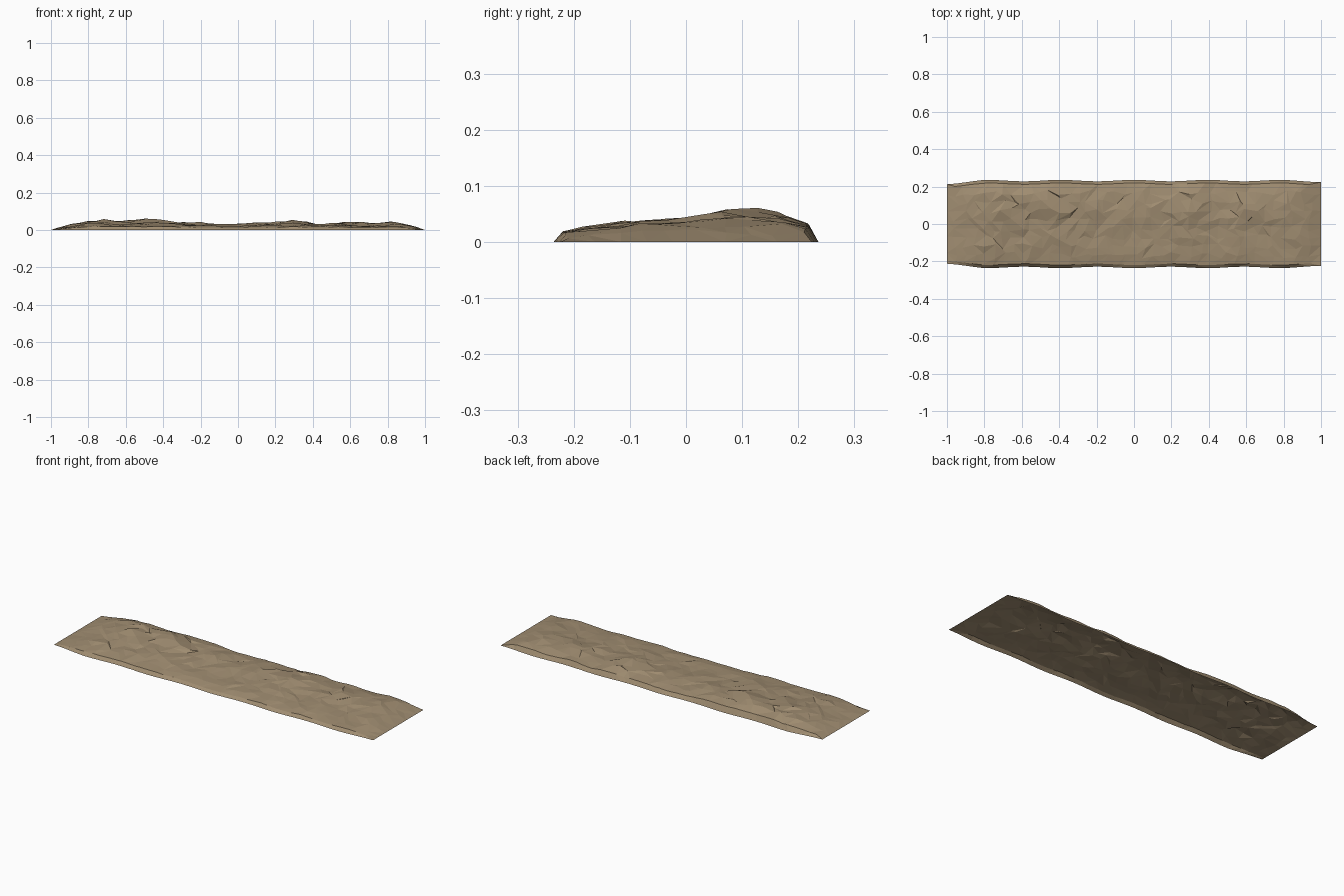
import bpy, bmesh, math, random
from mathutils import Vector, noise

if "Cube" in bpy.data.objects:
    bpy.data.objects.remove(bpy.data.objects["Cube"])

random.seed(7)
NX, NY = 40, 11

# Height envelopes read along the length and across the width
ALONG = [(-1, 0), (-.96, .017), (-.88, .036), (-.8, .05), (-.72, .058), (-.55, .054), (-.38, .056),
         (-.2, .043), (0, .036), (.15, .041), (.29, .055), (.45, .036), (.56, .047),
         (.72, .038), (.87, .047), (.95, .022), (1, 0)]
ACROSS = [(-1, 0), (-.92, .025), (-.8, .030), (-.5, .039), (-.2, .042), (0, .051),
          (.3, .061), (.6, .056), (.92, .042), (1, 0)]


def lerp(table, t):
    for (a, va), (b, vb) in zip(table, table[1:]):
        if t <= b:
            return va + (vb - va) * (t - a) / (b - a)
    return table[-1][1]


def half_width(x):
    w = 0.232 + 0.004 * math.cos(x * 16)
    return w - 0.016 * max(0, (-x - 0.8) / 0.2) - 0.004 * max(0, (x - 0.8) / 0.2)


# Rows across the strip: tight rim rows, then even spacing
rows = [-1, -.93] + [-.93 + 1.86 * j / (NY - 2) for j in range(1, NY - 2)] + [.93, 1]

bm = bmesh.new()
grid = []
for i in range(NX + 1):
    line = []
    for j, v in enumerate(rows):
        x = -1 + 2 * i / NX
        rim = i in (0, NX) or j in (0, len(rows) - 1)
        if not rim:
            x += random.uniform(-.019, .019)
            if 1 < j < len(rows) - 2:
                v += random.uniform(-.07, .07)
        z = 0
        if not rim:
            z = lerp(ALONG, x) * lerp(ACROSS, v) / 0.058
            n = noise.noise(Vector((x * 7, v * 2.2, 3.1)))
            z *= 0.88 + 0.3 * n + random.uniform(-.1, .1)
            z = min(max(z, 0.003), 0.063)
        line.append(bm.verts.new((x, v * half_width(x), z)))
    grid.append(line)

# Irregular triangles with random diagonals, open underneath
for i in range(NX):
    for j in range(len(rows) - 1):
        a, b = grid[i][j], grid[i + 1][j]
        c, d = grid[i + 1][j + 1], grid[i][j + 1]
        if random.random() < .5:
            bm.faces.new((a, b, c))
            bm.faces.new((a, c, d))
        else:
            bm.faces.new((a, b, d))
            bm.faces.new((b, c, d))

me = bpy.data.meshes.new("dirt_mound")
bm.to_mesh(me)
bm.free()
ob = bpy.data.objects.new("dirt_mound", me)
bpy.context.collection.objects.link(ob)

mat = bpy.data.materials.new("dirt")
mat.diffuse_color = (0.35, 0.265, 0.165, 1)
mat.use_nodes = True
mat.node_tree.nodes["Principled BSDF"].inputs["Base Color"].default_value = mat.diffuse_color
me.materials.append(mat)
